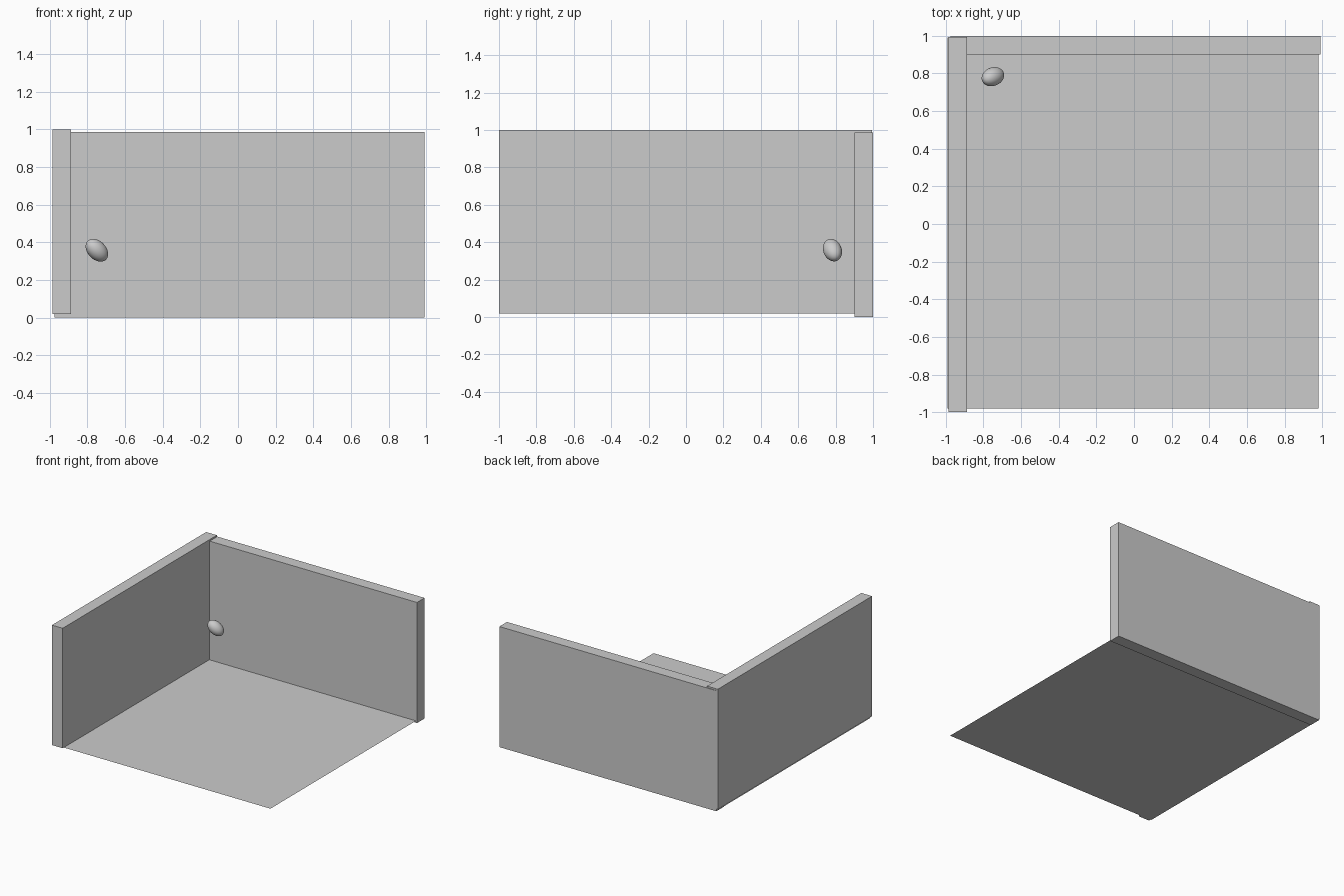
import bpy
from mathutils import Vector

if "Cube" in bpy.data.objects:
    bpy.data.objects.remove(bpy.data.objects["Cube"])


def box(name, lo, hi):
    lo, hi = Vector(lo), Vector(hi)
    bpy.ops.mesh.primitive_cube_add(size=1, location=(lo + hi) / 2)
    ob = bpy.context.object
    ob.name = name
    ob.scale = hi - lo
    bpy.ops.object.transform_apply(location=False, rotation=False, scale=True)
    return ob


# Two walls meeting at the back left corner
box("left_wall", (-0.985, -1.0, 0.018), (-0.888, 0.995, 1.0))
box("back_wall", (-0.975, 0.902, 0.0), (0.99, 1.0, 0.987))

# Thin sheet floor
bpy.ops.mesh.primitive_plane_add(size=1, location=(-0.005, 0.005, 0.015))
floor = bpy.context.object
floor.name = "floor"
floor.scale = (1.97, 1.97, 1)
bpy.ops.object.transform_apply(location=False, rotation=False, scale=True)

# Small tilted egg-shaped ball floating in the corner
bpy.ops.mesh.primitive_uv_sphere_add(segments=32, ring_count=16, radius=1,
                                     location=(-0.75, 0.783, 0.358))
ball = bpy.context.object
ball.name = "ball"
ball.scale = (0.049, 0.049, 0.071)
ball.rotation_euler = Vector((0.68, 0.28, -0.70)).to_track_quat('Z', 'Y').to_euler()
bpy.ops.object.shade_smooth()
